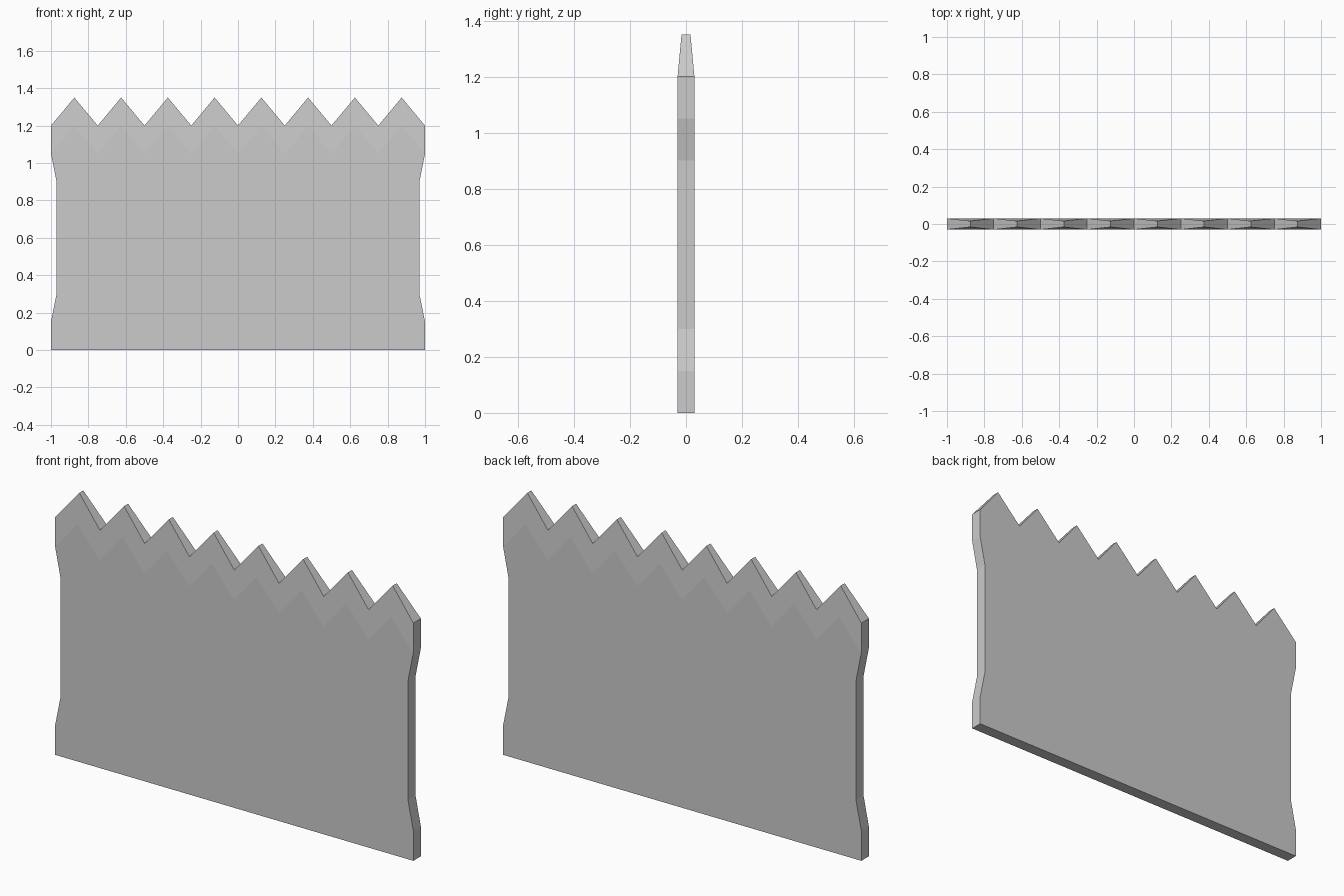
import bpy, bmesh

if "Cube" in bpy.data.objects:
    bpy.data.objects.remove(bpy.data.objects["Cube"])

TEETH = 8
HALF_T, TIP_T = 0.03, 0.016
# rows: height, end inset, extra rise at tooth tips, half thickness at tips
ROWS = [(0.0, 0.0, 0.0, HALF_T), (0.15, 0.0, 0.0, HALF_T),
        (0.3, 0.03, 0.0, HALF_T), (0.9, 0.03, 0.0, HALF_T),
        (1.05, 0.0, 0.15, HALF_T), (1.2, 0.0, 0.15, TIP_T)]
COLS = 2 * TEETH + 1


def face_grid(bm, side):
    """One large face of the panel as columns of vertices."""
    grid = []
    for c in range(COLS):
        x, tip = -1 + c / TEETH, c % 2
        col = []
        for z, inset, rise, tip_t in ROWS:
            px = x
            if c in (0, COLS - 1):
                px = x * (1 - inset)
            y = side * (tip_t if tip else HALF_T)
            col.append(bm.verts.new((px, y, z + rise * tip)))
        grid.append(col)
    return grid


# Fence panel: front and back faces joined by a rim
bm = bmesh.new()
front, back = face_grid(bm, -1), face_grid(bm, 1)
last = len(ROWS) - 1
for c in range(COLS - 1):
    for r in range(last):
        for g in (front, back):
            bm.faces.new((g[c][r], g[c + 1][r], g[c + 1][r + 1], g[c][r + 1]))
    # bottom and sawtooth top
    for r in (0, last):
        bm.faces.new((front[c][r], front[c + 1][r], back[c + 1][r], back[c][r]))
# waisted ends
for c in (0, COLS - 1):
    for r in range(last):
        bm.faces.new((front[c][r], front[c][r + 1], back[c][r + 1], back[c][r]))
bmesh.ops.recalc_face_normals(bm, faces=bm.faces)

mesh = bpy.data.meshes.new("sawtooth_panel")
bm.to_mesh(mesh)
bm.free()
panel = bpy.data.objects.new("sawtooth_panel", mesh)
bpy.context.collection.objects.link(panel)
